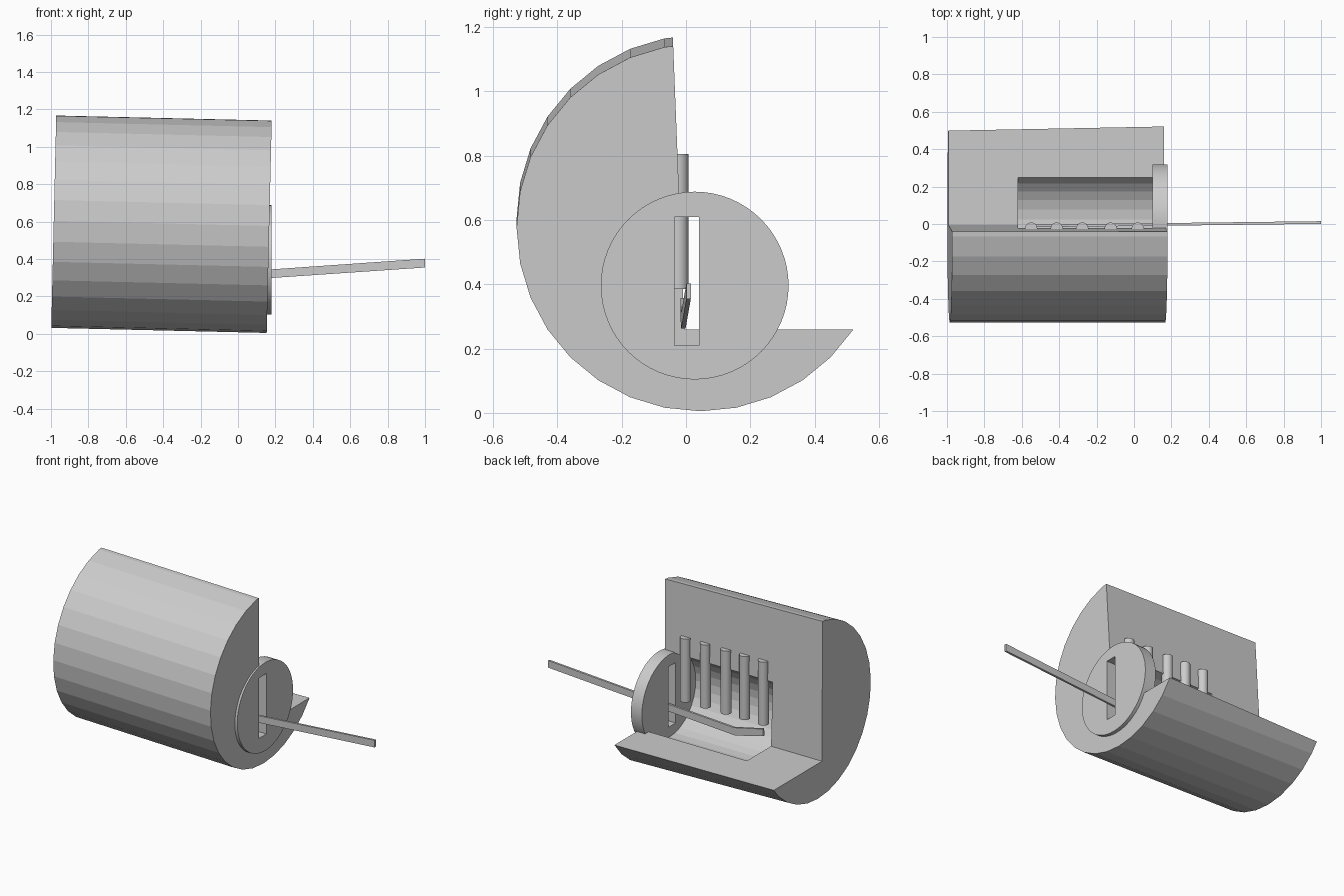
import bpy, bmesh, math
from mathutils import Matrix, Vector

if "Cube" in bpy.data.objects:
    bpy.data.objects.remove(bpy.data.objects["Cube"])


def obj_from_bm(name, bm):
    bmesh.ops.recalc_face_normals(bm, faces=bm.faces)
    me = bpy.data.meshes.new(name)
    bm.to_mesh(me)
    bm.free()
    ob = bpy.data.objects.new(name, me)
    bpy.context.collection.objects.link(ob)
    return ob


def cylinder(name, a, b, r, sides):
    """Capped cylinder between points a and b."""
    a, b = Vector(a), Vector(b)
    rot = (b - a).to_track_quat('Z', 'Y').to_matrix().to_4x4()
    bm = bmesh.new()
    bmesh.ops.create_cone(bm, cap_ends=True, segments=sides, radius1=r, radius2=r,
                          depth=(b - a).length,
                          matrix=Matrix.Translation((a + b) / 2) @ rot)
    return obj_from_bm(name, bm)


def prism(name, start, end):
    """Solid bridging two matching outlines."""
    bm = bmesh.new()
    v0 = [bm.verts.new(p) for p in start]
    v1 = [bm.verts.new(p) for p in end]
    bm.faces.new(v0)
    bm.faces.new(v1[::-1])
    n = len(v0)
    for i in range(n):
        bm.faces.new((v0[i], v0[(i + 1) % n], v1[(i + 1) % n], v1[i]))
    return obj_from_bm(name, bm)


def prism_x(name, yz, x0, x1):
    return prism(name, [(x0, y, z) for y, z in yz], [(x1, y, z) for y, z in yz])


def cut(ob, cutter):
    mod = ob.modifiers.new("cut", 'BOOLEAN')
    mod.operation = 'DIFFERENCE'
    mod.solver = 'EXACT'
    mod.object = cutter
    bpy.context.view_layer.objects.active = ob
    bpy.ops.object.modifier_apply(modifier=mod.name)
    bpy.data.objects.remove(cutter)


def smooth(ob):
    bpy.ops.object.select_all(action='DESELECT')
    ob.select_set(True)
    bpy.context.view_layer.objects.active = ob
    bpy.ops.object.shade_smooth_by_angle(angle=math.radians(35))


# housing: slightly tilted faceted cylinder with an open quarter and a bore
housing = cylinder("housing", (-0.985, 0.045, 0.604), (0.167, 0.045, 0.577), 0.572, 32)
cut(housing, prism_x("quarter_cutter",
                     [(-0.005, 0.26), (1, 0.26), (1, 1.5), (-0.054, 1.5)], -1.5, 0.6))
cut(housing, cylinder("bore_cutter", (-0.62, 0.025, 0.412), (0.4, 0.025, 0.412), 0.27, 32))

# front face disc with its keyway slot
disc = cylinder("front_disc", (0.10, 0.027, 0.396), (0.18, 0.027, 0.396), 0.292, 64)
cut(disc, prism_x("slot_cutter",
                  [(-0.035, 0.21), (0.04, 0.21), (0.04, 0.61), (-0.035, 0.61)], 0, 0.3))
smooth(disc)

# row of pins
for i, x in enumerate((-0.55, -0.413, -0.277, -0.125, 0.02)):
    smooth(cylinder(f"pin_{i + 1}", (x, -0.025, 0.385), (x, -0.025, 0.805), 0.033, 32))

# bent flat pick: side profile with a slight yaw
profile = [(1.0, 0.355), (1.0, 0.402), (0.18, 0.345), (-0.35, 0.312),
           (-0.56, 0.358), (-0.563, 0.312), (-0.36, 0.262), (0.18, 0.299)]


def side(offset):
    return [(x, 0.008 + 0.012 * (x - 1) + offset, z) for x, z in profile]


prism("pick", side(-0.007), side(0.007))
